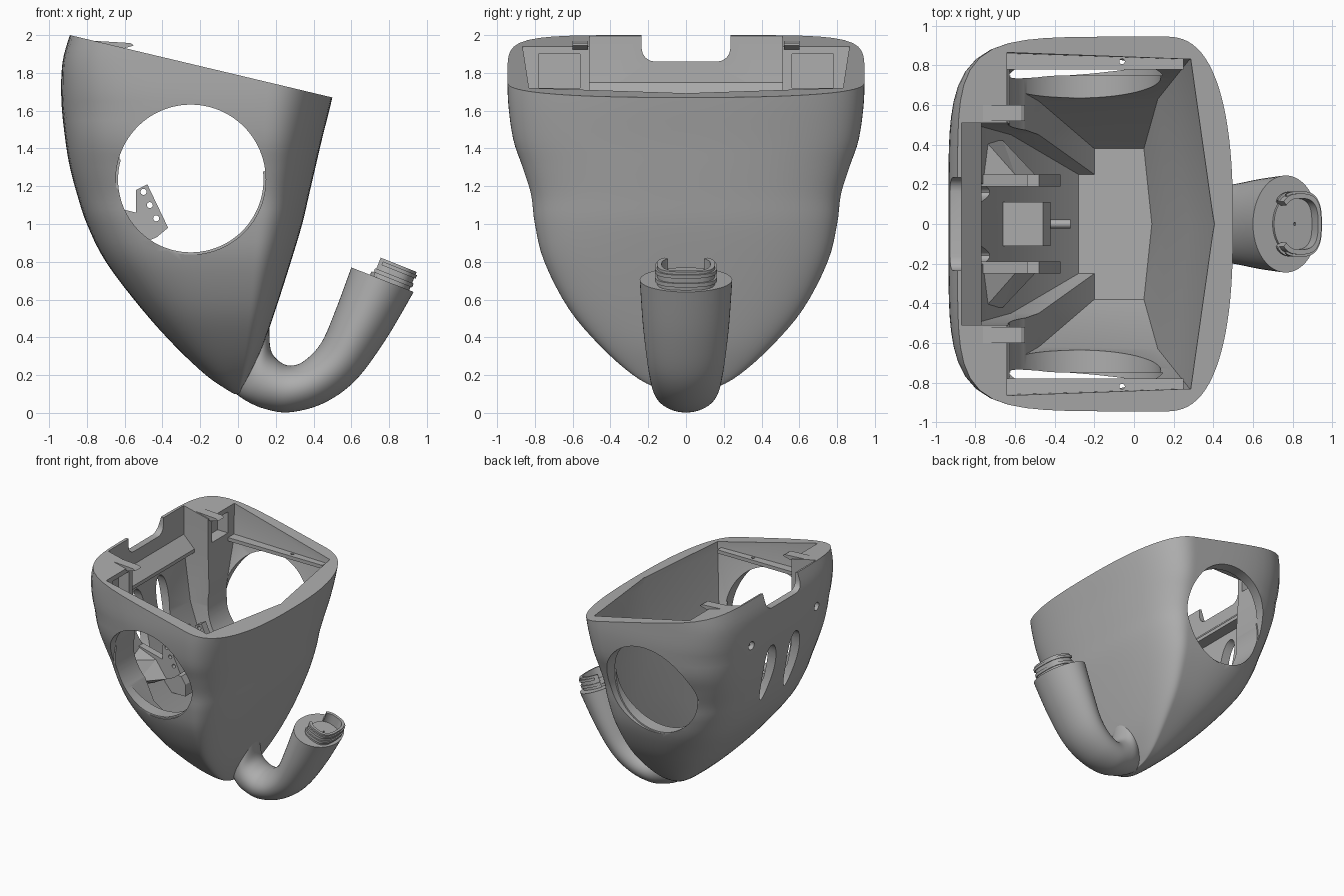
import bpy, bmesh, math
from mathutils import Vector, Matrix

if "Cube" in bpy.data.objects:
    bpy.data.objects.remove(bpy.data.objects["Cube"], do_unlink=True)

grey = bpy.data.materials.new("plain grey")
grey.use_nodes = True
COLOR = (0.42, 0.42, 0.42, 1)
grey.diffuse_color = COLOR
grey.node_tree.nodes["Principled BSDF"].inputs["Base Color"].default_value = COLOR


def finish(name, bm):
    bmesh.ops.recalc_face_normals(bm, faces=bm.faces)
    mesh = bpy.data.meshes.new(name)
    bm.to_mesh(mesh)
    bm.free()
    ob = bpy.data.objects.new(name, mesh)
    bpy.context.collection.objects.link(ob)
    mesh.materials.append(grey)
    return ob


def loft(name, rings, triangulate=False):
    """Closed solid through a stack of equal-length rings."""
    bm = bmesh.new()
    loops = [[bm.verts.new(p) for p in ring] for ring in rings]
    n = len(loops[0])
    for a, b in zip(loops, loops[1:]):
        for i in range(n):
            j = (i + 1) % n
            bm.faces.new((a[i], a[j], b[j], b[i]))
    bm.faces.new(loops[0])
    bm.faces.new(loops[-1])
    if triangulate:
        bmesh.ops.triangulate(bm, faces=bm.faces)
    return finish(name, bm)


def prism(name, profile, y0, y1):
    """Extrude an x-z profile along y."""
    return loft(name, [[(x, y, z) for x, z in profile] for y in (y0, y1)])


def box(name, lo, hi):
    return prism(name, [(lo[0], lo[2]), (hi[0], lo[2]), (hi[0], hi[2]), (lo[0], hi[2])], lo[1], hi[1])


def cylinder(name, center, radius, depth, axis, sides=96):
    bm = bmesh.new()
    turn = {'X': Matrix.Rotation(math.pi / 2, 4, 'Y'), 'Y': Matrix.Rotation(math.pi / 2, 4, 'X'),
            'Z': Matrix.Identity(4)}[axis]
    bmesh.ops.create_cone(bm, cap_ends=True, segments=sides, radius1=radius, radius2=radius,
                          depth=depth, matrix=Matrix.Translation(center) @ turn)
    return finish(name, bm)


def cut(target, cutter):
    mod = target.modifiers.new("cut", 'BOOLEAN')
    mod.operation, mod.solver, mod.object = 'DIFFERENCE', 'EXACT', cutter
    bpy.context.view_layer.objects.active = target
    bpy.ops.object.modifier_apply(modifier=mod.name)
    bpy.data.objects.remove(cutter, do_unlink=True)


def smooth(ob, angle=30):
    bpy.ops.object.select_all(action='DESELECT')
    ob.select_set(True)
    bpy.context.view_layer.objects.active = ob
    bpy.ops.object.shade_smooth_by_angle(angle=math.radians(angle))


def spline(rows, steps):
    """Catmull-Rom rows of numbers."""
    out = []
    for i in range(len(rows) - 1):
        a, b, c, d = (rows[max(0, min(len(rows) - 1, i + k))] for k in (-1, 0, 1, 2))
        for s in range(steps):
            t = s / steps
            out.append([q + t / 2 * (r - p + t * (2 * p - 5 * q + 4 * r - e + t * (3 * (q - r) + e - p)))
                        for p, q, r, e in zip(a, b, c, d)])
    return out + [list(rows[-1])]


# Outer body: height, back x, front x, half width
LEVELS = [(.10, -.02, .01, .03), (.13, -.07, .02, .15), (.2, -.17, .06, .28), (.35, -.33, .13, .45),
          (.55, -.51, .20, .62), (.8, -.70, .28, .75), (1.0, -.80, .34, .80), (1.15, -.85, .375, .82),
          (1.3, -.89, .41, .865), (1.45, -.915, .445, .915), (1.65, -.935, .495, .942),
          (1.85, -.93, .54, .945), (2.0, -.89, .575, .945), (2.1, -.85, .6, .945)]


def body_ring(z, back, front, width, count=96):
    mid = front * .3
    power = 3 + min(1.5, z) + 3.5 * max(0, z - 1.6)
    ring = []
    for k in range(count):
        a = 2 * math.pi * k / count
        c, s = math.cos(a), math.sin(a)
        n, rx = (2.5, front - mid) if c > 0 else (power, mid - back)
        r = (abs(c) ** n + abs(s) ** n) ** (-1 / n)
        ring.append((mid + rx * c * r, width * s * r, z))
    return ring


body = loft("bucket_body", [body_ring(*row) for row in spline(LEVELS, 4)])

# Slanted rim
cut(body, prism("rim_cutter", [(-1.5, 2.145), (1.5, 1.432), (1.5, 3), (-1.5, 3)], -2, 2))

# Faceted hollow: height, then back, step, side and front corner positions
HOLLOW = [(.42, -.28, .25, -.2, .38, .05, .38, .09), (.8, -.62, .45, -.48, .62, .12, .63, .17),
          (1.2, -.8, .5, -.62, .7, .2, .73, .28), (1.65, -.87, .51, -.64, .86, .28, .83, .4),
          (2.2, -.87, .51, -.64, .87, .33, .84, .48)]


def hollow_ring(z, xb, yb, xs, ys, xf, yf, xp):
    half = [(xb, yb), (xs, yb), (xs, ys), (xf, yf)]
    return [(x, y, z) for x, y in half + [(xp, 0)] + [(x, -y) for x, y in reversed(half)]]


cut(body, loft("hollow_cutter", [hollow_ring(*row) for row in HOLLOW], True))

# Round side openings, with a shallow outer step
cut(body, cylinder("opening_cutter", (-.25, 0, 1.235), .385, 3, 'Y'))
for side in (-1, 1):
    cut(body, cylinder("step_cutter", (-.25, side * 1.25, 1.235), .397, 1, 'Y'))

# Back wall: notch, tall slots, screw holes, corner pockets
notch = [(-.235, 2.3), (-.235, 1.93)]
notch += [(-.165 - .07 * math.cos(a), 1.93 - .07 * math.sin(a)) for a in (.4, .8, 1.2, 1.57)]
notch += [(-y, z) for y, z in reversed(notch)]
cut(body, loft("notch_cutter", [[(x, y, z) for y, z in notch] for x in (-1.2, -.7)]))
for side in (-1, 1):
    slot = []
    for k in range(32):
        a = 2 * math.pi * k / 32
        slot.append((side * .16 + .075 * math.cos(a) * (1 + .3 * math.sin(a)), 1.29 + .25 * math.sin(a)))
    cut(body, loft("slot_cutter", [[(x, y, z) for y, z in slot] for x in (-1.2, -.7)]))
    cut(body, cylinder("screw_hole_cutter", (-.9, side * .44, 1.64), .035, .5, 'X', 24))
    y0, y1 = sorted((side * .56, side * .78))
    cut(body, box("pocket_cutter", (-.74, y0, 1.72), (-.6, y1, 1.9)))
smooth(body)

# Inner fittings, mirrored left and right
for label, side in (("right", -1), ("left", 1)):
    span = lambda a, b: sorted((side * a, side * b))
    y0, y1 = span(.78, .88)
    ledge = box(label + "_ledge", (-.65, y0, 1.65), (.25, y1, 1.68))
    cut(ledge, cylinder("screw_hole", (-.06, side * .82, 1.66), .014, .3, 'Z', 12))
    prism(label + "_rim_tab", [(-.8, 1.972), (-.57, 1.958), (-.55, 1.945), (-.62, 1.925), (-.8, 1.95)],
          *span(.52, .6))
    cheek = prism(label + "_bracket", [(-.78, 1.12), (-.54, 1.06), (-.54, 1.18), (-.48, 1.21),
                                       (-.37, .98), (-.43, .93), (-.62, .85)], *span(.19, .25))
    for x, z in ((-.5, 1.17), (-.467, 1.1), (-.433, 1.03)):
        cut(cheek, cylinder("bolt_hole", (x, side * .22, z), .016, .3, 'Y', 16))
    # Wedge narrowing away from the bracket
    wide = [(-.8, 1.12), (-.6, 1.04), (-.5, .9), (-.62, .84)]
    narrow = [(-.8, 1.12), (-.75, 1.06), (-.66, .9), (-.66, .86)]
    loft(label + "_gusset", [[(x, side * y, z) for x, z in prof] for y, prof in ((.25, wide), (.42, narrow))],
         True)

prism("back_shelf", [(-.89, 1.77), (-.77, 1.65), (-.77, 1.62), (-.89, 1.62)], -.515, .515)
prism("hinge_block", [(-.66, .9), (-.46, .88), (-.42, .82), (-.42, .72), (-.58, .72)], -.11, .11)
smooth(cylinder("hinge_pin", (-.4, 0, .79), .022, .16, 'X', 16))

# Bent spout: lower edge x, z, upper edge x, z, sideways radius
SPOUT = [(-.01, .1, .165, .47, .13), (.05, .06, .172, .34, .15), (.14, .022, .212, .278, .16),
         (.27, .003, .275, .25, .17), (.45, .05, .35, .275, .185), (.62, .17, .44, .37, .205),
         (.78, .385, .515, .54, .228), (.93, .64, .6, .77, .245)]
rings = []
for x0, z0, x1, z1, ry in spline(SPOUT, 6):
    low, high = Vector((x0, 0, z0)), Vector((x1, 0, z1))
    mid, half = (low + high) / 2, (low - high) / 2
    rings.append([mid + half * math.cos(k * math.pi / 24) + Vector((0, ry * math.sin(k * math.pi / 24), 0))
                  for k in range(48)])
smooth(loft("spout", rings), 40)

# Threaded spout neck, in the frame of the spout end
UP = Vector((.37, 0, .93)).normalized()
OUT = Vector((UP.z, 0, -UP.x))
BASE = Vector((.803, 0, .69))


def neck_band(name, inner, outer, h0, h1, reach, square=.7):
    """Arc of a flattened tube, open toward the body when reach is under 180 degrees."""
    sections = []
    for k in range(49):
        a = math.radians(reach) * (k / 24 - 1)
        c, s = (math.copysign(abs(v) ** square, v) for v in (math.cos(a), math.sin(a)))
        point = lambda f, h: BASE + OUT * .12 * f * c + Vector((0, .165 * f * s, 0)) + UP * h
        sections.append([point(inner, h0), point(outer, h0), point(outer, h1), point(inner, h1)])
    smooth(loft(name, sections))


neck_band("neck_base", .05, .93, -.01, .02, 180, 1)
neck_band("neck_wall", .78, .93, 0, .105, 140)
neck_band("lower_thread", .8, 1, .02, .042, 140)
neck_band("upper_thread", .8, 1, .07, .09, 120)
